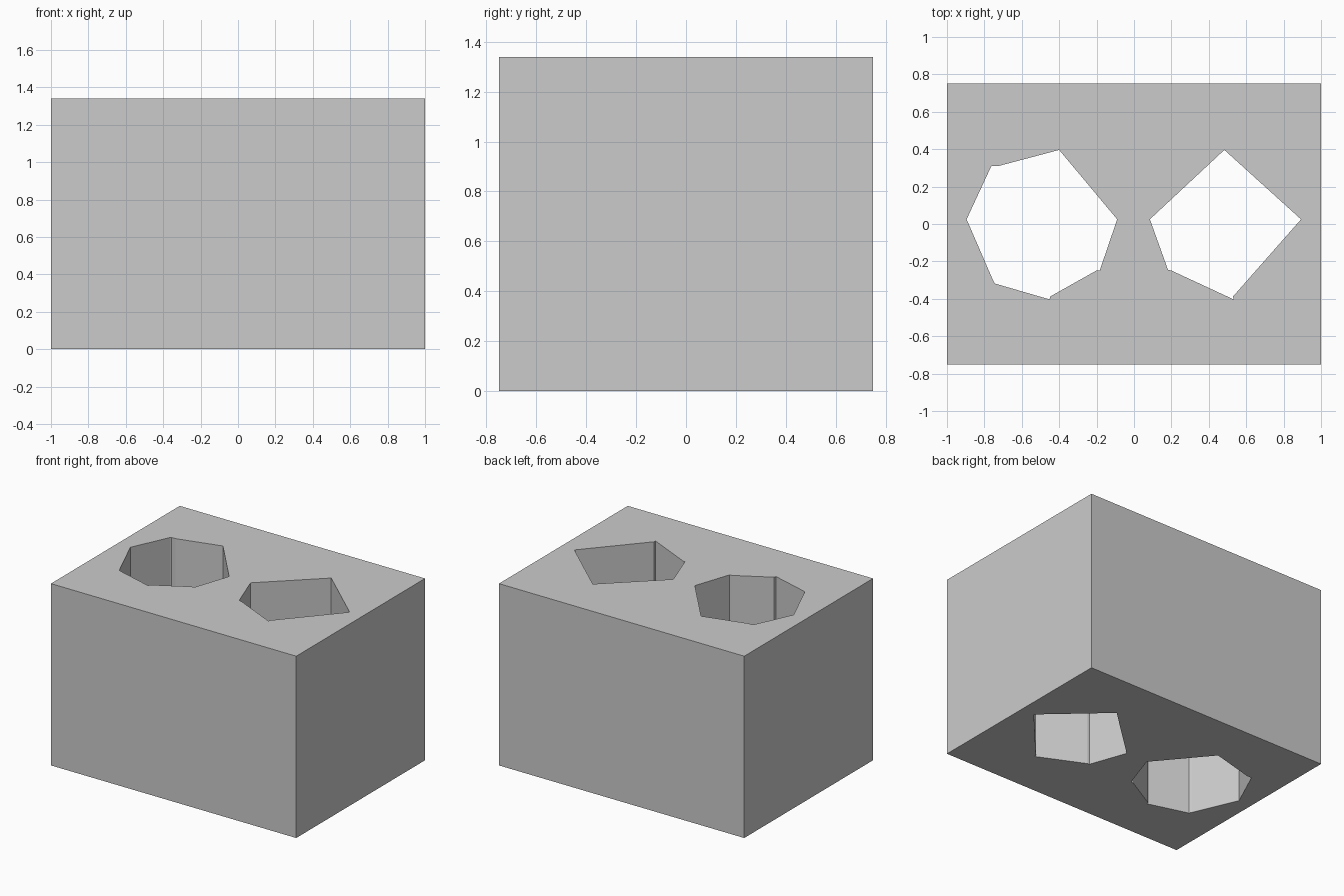
import bpy, bmesh

if "Cube" in bpy.data.objects:
    bpy.data.objects.remove(bpy.data.objects["Cube"])

HEIGHT = 1.34


def prism(name, outline, z0, z1):
    """Closed vertical prism from a top-view outline."""
    bm = bmesh.new()
    face = bm.faces.new([bm.verts.new((x, y, z0)) for x, y in outline])
    ext = bmesh.ops.extrude_face_region(bm, geom=[face])
    top = [v for v in ext["geom"] if isinstance(v, bmesh.types.BMVert)]
    bmesh.ops.translate(bm, verts=top, vec=(0, 0, z1 - z0))
    bmesh.ops.recalc_face_normals(bm, faces=bm.faces)
    mesh = bpy.data.meshes.new(name)
    bm.to_mesh(mesh)
    bm.free()
    obj = bpy.data.objects.new(name, mesh)
    bpy.context.collection.objects.link(obj)
    return obj


# Solid block
block = prism("hollow_block", [(-1, -0.75), (1, -0.75), (1, 0.75), (-1, 0.75)], 0, HEIGHT)

# Irregular through-holes, with small chipped corners
left_hole = [(-0.895, 0.025), (-0.765, 0.305), (-0.76, 0.31), (-0.725, 0.31),
             (-0.4, 0.396), (-0.09, 0.025), (-0.183, -0.248), (-0.203, -0.25),
             (-0.447, -0.387), (-0.452, -0.403), (-0.745, -0.318), (-0.755, -0.298)]
right_hole = [(0.085, 0.025), (0.483, 0.396), (0.893, 0.025), (0.53, -0.387),
              (0.532, -0.403), (0.198, -0.248), (0.182, -0.246)]

for name, outline in (("left_hole_cutter", left_hole), ("right_hole_cutter", right_hole)):
    cutter = prism(name, outline, -0.1, HEIGHT + 0.1)
    cutter.hide_render = True
    cutter.hide_viewport = True
    cut = block.modifiers.new(name, 'BOOLEAN')
    cut.operation = 'DIFFERENCE'
    cut.solver = 'EXACT'
    cut.object = cutter
